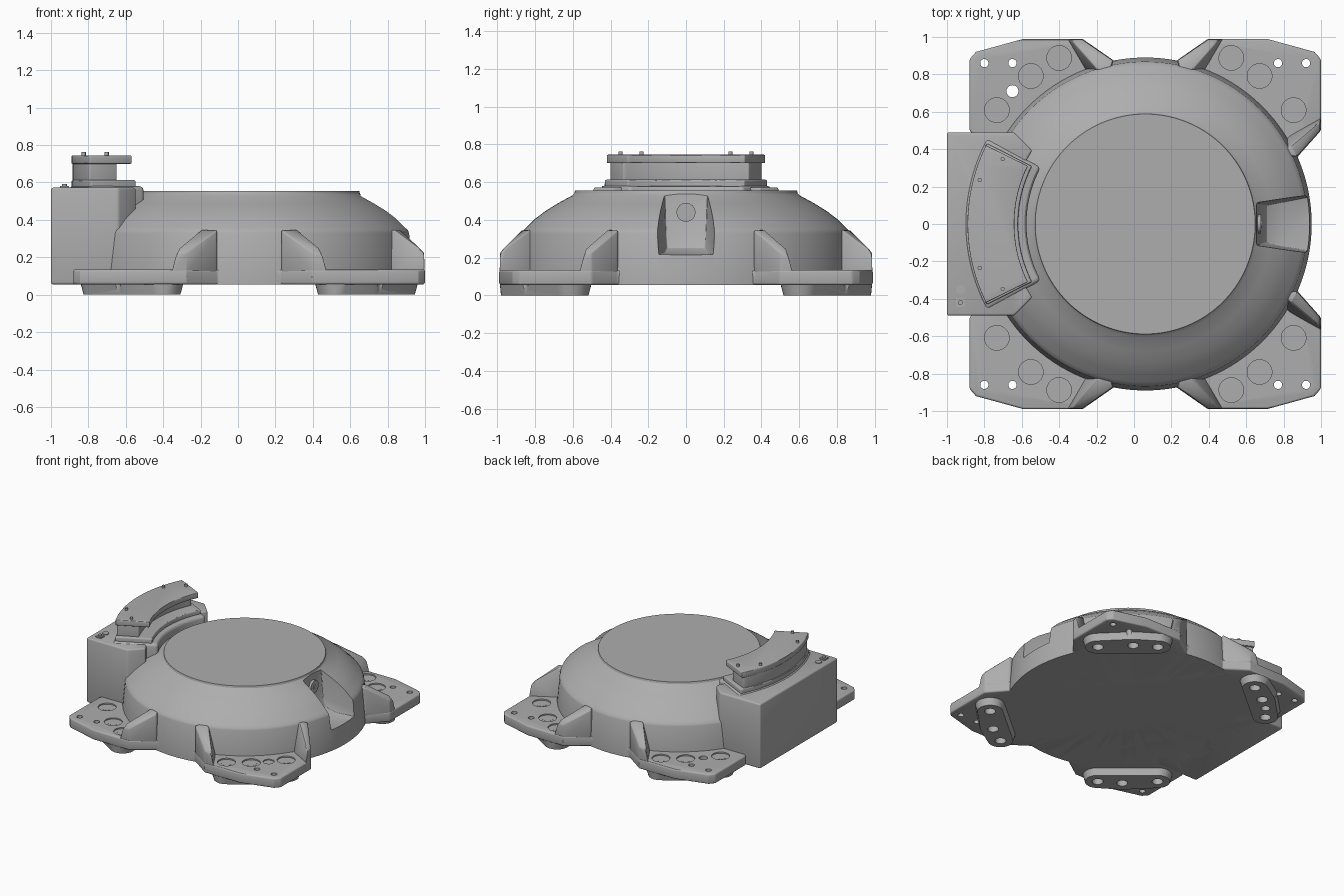
import bpy, bmesh
from math import radians, cos, sin
from mathutils import Matrix

if "Cube" in bpy.data.objects:
    bpy.data.objects.remove(bpy.data.objects["Cube"])

CX = 0.06  # axis of the round housing
BASE = 0.055
GREY = (0.42, 0.42, 0.42, 1)
metal = bpy.data.materials.new("cast_grey")
metal.use_nodes = True
metal.diffuse_color = GREY
metal.node_tree.nodes["Principled BSDF"].inputs["Base Color"].default_value = GREY


def finish(name, bm, bevel=0.0, cutter=None):
    """Turn a bmesh into an object; apply bevel and boolean; shade."""
    bmesh.ops.recalc_face_normals(bm, faces=bm.faces)
    mesh = bpy.data.meshes.new(name)
    bm.to_mesh(mesh)
    bm.free()
    mesh.materials.append(metal)
    ob = bpy.data.objects.new(name, mesh)
    ob.location.x = CX
    bpy.context.collection.objects.link(ob)
    bpy.ops.object.select_all(action="DESELECT")
    ob.select_set(True)
    bpy.context.view_layer.objects.active = ob
    if bevel:
        mod = ob.modifiers.new("bevel", "BEVEL")
        mod.width, mod.segments, mod.angle_limit = bevel, 3, radians(35)
    if cutter:
        mod = ob.modifiers.new("cut", "BOOLEAN")
        mod.object, mod.solver = cutter, "EXACT"
    for mod in list(ob.modifiers):
        bpy.ops.object.modifier_apply(modifier=mod.name)
    bpy.ops.object.shade_smooth_by_angle(angle=radians(30))
    return ob


def prism(pts, z0, z1, bm=None):
    bm = bm or bmesh.new()
    face = bm.faces.new([bm.verts.new((x, y, z0)) for x, y in pts])
    ext = bmesh.ops.extrude_face_region(bm, geom=[face], use_keep_orig=True)
    for v in ext["geom"]:
        if isinstance(v, bmesh.types.BMVert):
            v.co.z = z1
    return bm


def hull(pts, bm=None):
    bm = bm or bmesh.new()
    verts = [bm.verts.new(p) for p in pts]
    bmesh.ops.convex_hull(bm, input=verts)
    bmesh.ops.delete(bm, geom=[v for v in verts if v.is_valid and not v.link_faces], context="VERTS")
    return bm


def rod(bm, x, y, r, z0, z1, n=32, rot=None):
    place = Matrix.Translation((x, y, (z0 + z1) / 2)) @ (rot or Matrix())
    bmesh.ops.create_cone(bm, cap_ends=True, segments=n, radius1=r, radius2=r,
                          depth=z1 - z0, matrix=place)


def polar(r, deg):
    return r * cos(radians(deg)), r * sin(radians(deg))


def sector(r0, r1, half, n=24):
    """Ring segment centred on the -x side."""
    a = [180 - half + 2 * half * i / n for i in range(n + 1)]
    return [polar(r1, t) for t in a] + [polar(r0, t) for t in reversed(a)]


QUADS = [(1, 1), (-1, 1), (-1, -1), (1, -1)]
HOLES = (37.5, 52.3, 62.6)  # bolt angles on a circle of radius 1

# Drill bits for the corner flanges
bm = bmesh.new()
for sx, sy in QUADS:
    for a in HOLES:
        x, y = polar(1, a)
        rod(bm, sx * x, sy * y, 0.04, -0.1, 0.126)
        rod(bm, sx * x, sy * y, 0.066, 0.125, 0.3)
    for x in (0.71, 0.86):
        rod(bm, sx * x, sy * 0.86, 0.022, -0.1, 0.3)
rod(bm, -0.71, 0.71, 0.032, -0.1, 0.3)
rod(bm, 0.705, -0.705, 0.04, 0.127, 0.3)
drills = finish("drill_cutter", bm)
drills.hide_render = True

# Base plate with four corner flanges
quarter = [(0.815, 0.36), (0.94, 0.5), (0.94, 0.88), (0.905, 0.92),
           (0.65, 0.99), (0.335, 0.99), (0.17, 0.875)]
outline = []
for sx, sy in QUADS:
    q = [(sx * x, sy * y) for x, y in quarter]
    outline += q if sx * sy > 0 else q[::-1]
finish("base_plate", prism(outline, BASE, 0.135), 0.012, drills)

# Foot pads below the bolts
for i, (sx, sy) in enumerate(QUADS):
    pts = []
    for a in HOLES:
        x, y = polar(1, a)
        for z, r in ((0, 0.092), (0.03, 0.096), (0.06, 0.108)):
            for k in range(32):
                dx, dy = polar(r, k * 11.25)
                pts.append((sx * (x + dx), sy * min(y + dy, 0.985), z))
    finish(f"foot_pad_{i + 1}", hull(pts), 0, drills)
bpy.data.objects.remove(drills)

# Cable pocket cutter, widening outwards
pocket = [(0.585, 0.62, 0.115), (0.6, 0.52, 0.115), (0.62, 0.31, 0.105), (0.65, 0.25, 0.1),
          (0.72, 0.222, 0.115), (1.1, 0.205, 0.19), (1.1, 0.62, 0.17)]
cut = finish("pocket_cutter", hull([(x, s * w, z) for x, z, w in pocket for s in (1, -1)]), 0.02)
cut.hide_render = True

# Round housing: turned profile
profile = [(0, BASE), (0.89, BASE), (0.89, 0.1), (0.868, 0.33), (0.862, 0.345), (0.845, 0.36),
           (0.8, 0.405), (0.745, 0.447), (0.68, 0.487), (0.605, 0.528), (0.592, 0.54),
           (0.588, 0.555), (0, 0.555)]
bm = bmesh.new()
vs = [bm.verts.new((r, 0, z)) for r, z in profile]
es = [bm.edges.new(p) for p in zip(vs, vs[1:])]
bmesh.ops.spin(bm, geom=vs + es, cent=(0, 0, 0), axis=(0, 0, 1), angle=radians(360),
               steps=128, use_duplicate=False)
bmesh.ops.remove_doubles(bm, verts=bm.verts, dist=1e-4)
finish("round_housing", bm, 0, cut)
bpy.data.objects.remove(cut)

# Connector in the pocket
bm = bmesh.new()
turn = Matrix.Rotation(radians(90), 4, "Y")
for r, length in ((0.05, 0.03), (0.018, 0.04)):
    rod(bm, 0.605, 0, r, 0.44 - length / 2, 0.44 + length / 2, 32, turn)
finish("pocket_connector", bm)

# Ribs rising from the flanges to the housing
end_rib = [(0.335, 0.988, 0.1), (0.42, 0.988, 0.1), (0.31, 0.8, 0.1), (0.17, 0.875, 0.1),
           (0.335, 0.985, 0.225), (0.39, 0.985, 0.215), (0.345, 0.965, 0.25),
           (0.375, 0.96, 0.25), (0.17, 0.872, 0.345), (0.26, 0.83, 0.345), (0.2, 0.78, 0.345)]
side_rib = [(0.938, 0.5, 0.1), (0.938, 0.57, 0.1), (0.76, 0.47, 0.1), (0.815, 0.36, 0.1),
            (0.935, 0.5, 0.225), (0.935, 0.54, 0.215), (0.91, 0.495, 0.25),
            (0.91, 0.53, 0.25), (0.81, 0.36, 0.345), (0.78, 0.42, 0.345), (0.72, 0.37, 0.345)]
for i, (sx, sy) in enumerate(QUADS):
    finish(f"end_rib_{i + 1}", hull([(sx * x, sy * y, z) for x, y, z in end_rib]), 0.01)
    if sx > 0:
        finish(f"side_rib_{i + 1}", hull([(x, sy * y, z) for x, y, z in side_rib]), 0.01)

# Junction block on the right-hand side
arc = [polar(0.72, 180 + a) for a in range(-33, 34, 3)]
block = [(-0.7, 0.49), (-1.06, 0.49), (-1.06, -0.49), (-0.7, -0.49), (-0.67, -0.46)]
finish("junction_block", prism(block + arc[::-1] + [(-0.67, 0.46)], BASE, 0.572), 0.012)
finish("bracket_skirt", prism(sector(0.635, 0.965, 28.5), 0.4, 0.58), 0.022)

# Curved bracket with an open slot
finish("bracket_lower", prism(sector(0.68, 0.95, 27), 0.56, 0.613), 0.008)
finish("bracket_back", prism(sector(0.78, 0.944, 25.2), 0.57, 0.738), 0.008)
finish("bracket_top", prism(sector(0.7, 0.95, 26.3), 0.7, 0.745), 0.006)

# Pins on the bracket, and the small fittings on the block
bm = bmesh.new()
for s in (1, -1):
    rod(bm, -0.885, s * 0.235, 0.011, 0.74, 0.762, 16)
    rod(bm, -0.762, s * 0.347, 0.011, 0.74, 0.762, 16)
finish("bracket_pins", bm)
bm = bmesh.new()
rod(bm, -0.988, -0.35, 0.025, 0.56, 0.577, 24)
rod(bm, -0.988, -0.42, 0.034, 0.56, 0.58, 4, Matrix.Rotation(radians(45), 4, "Z"))
rod(bm, -0.988, -0.42, 0.013, 0.57, 0.592, 16)
finish("block_fittings", bm)
